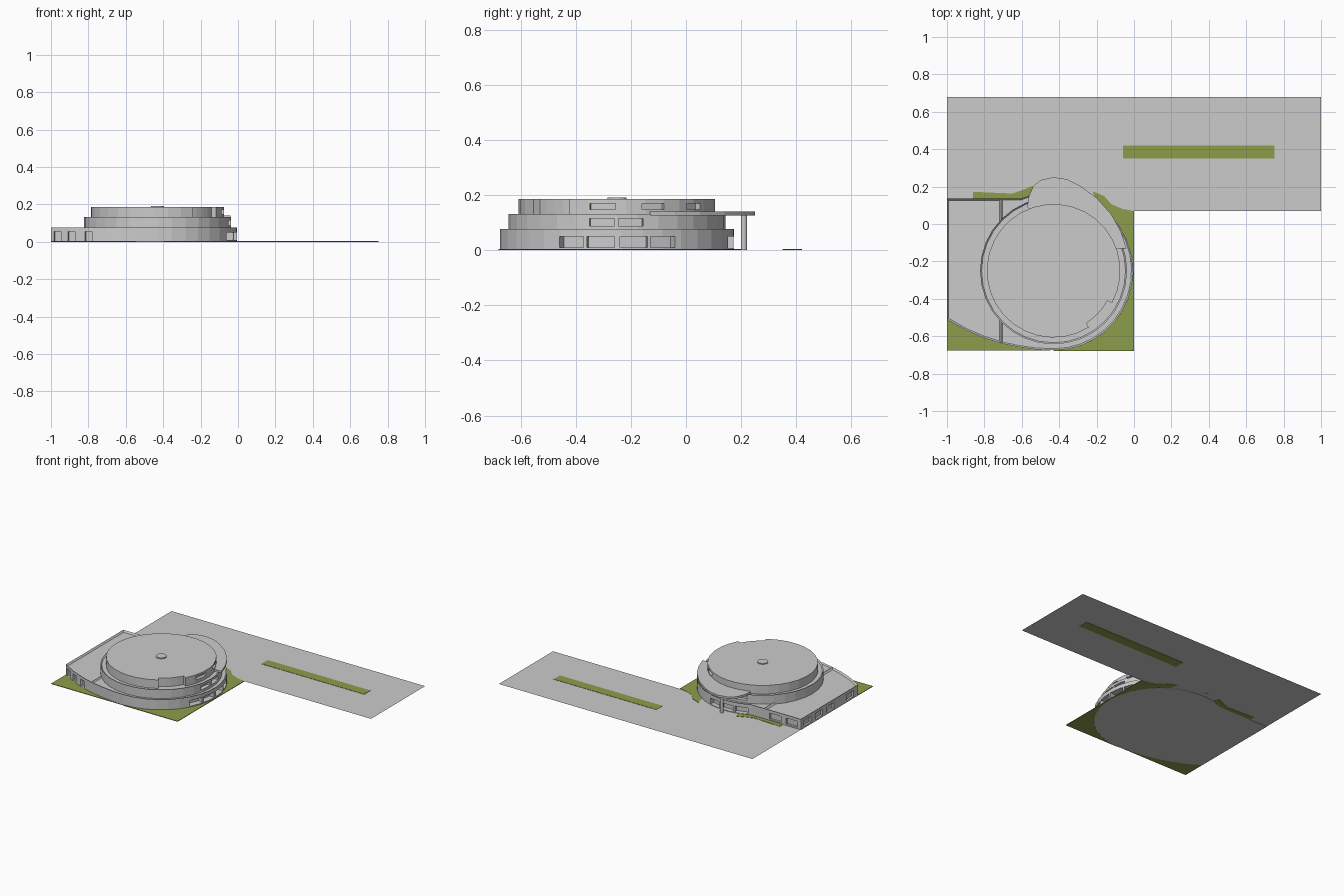
import bpy, bmesh
from math import sin, cos, radians
from mathutils import Matrix, Vector

if "Cube" in bpy.data.objects:
    bpy.data.objects.remove(bpy.data.objects["Cube"])

CX, CY = -0.43, -0.25
N = 32

green = bpy.data.materials.new("grass_green")
green.diffuse_color = (0.26, 0.34, 0.07, 1)
green.use_nodes = True
green.node_tree.nodes["Principled BSDF"].inputs["Base Color"].default_value = green.diffuse_color


def polar(r, deg):
    return (CX + r * cos(radians(deg)), CY + r * sin(radians(deg)))


def arc(r, a0, a1, n):
    return [polar(r, a0 + (a1 - a0) * i / n) for i in range(n + 1)]


def link(name, bm, mat=None):
    bmesh.ops.recalc_face_normals(bm, faces=bm.faces)
    me = bpy.data.meshes.new(name)
    bm.to_mesh(me)
    bm.free()
    ob = bpy.data.objects.new(name, me)
    bpy.context.collection.objects.link(ob)
    if mat:
        me.materials.append(mat)
    return ob


def prism(name, pts, z0, z1, mat=None, rim=0, drop=0):
    """Extruded outline; optional raised rim around the top."""
    bm = bmesh.new()
    top = bm.faces.new([bm.verts.new((x, y, z1)) for x, y in pts])
    top.normal_update()
    if top.normal.z < 0:
        top.normal_flip()
    low = [bm.verts.new((v.co.x, v.co.y, z0)) for v in top.verts]
    up = list(top.verts)
    bm.faces.new(low[::-1])
    for i in range(len(up)):
        j = (i + 1) % len(up)
        bm.faces.new((low[i], low[j], up[j], up[i]))
    if rim:
        bmesh.ops.inset_region(bm, faces=[top], thickness=rim, use_even_offset=True)
        for v in top.verts:
            v.co.z -= drop
    return link(name, bm, mat)


def flat(name, pts, z):
    bm = bmesh.new()
    f = bm.faces.new([bm.verts.new((x, y, z)) for x, y in pts])
    f.normal_update()
    if f.normal.z < 0:
        f.normal_flip()
    me = bpy.data.meshes.new(name)
    bm.to_mesh(me)
    bm.free()
    bpy.context.collection.objects.link(bpy.data.objects.new(name, me))


def cut(ob, boxes):
    """Cut window recesses; each box is (x, y, angle, width, z0, z1, depth)."""
    bm = bmesh.new()
    for x, y, a, w, z0, z1, d in boxes:
        m = (Matrix.Translation((x, y, (z0 + z1) / 2)) @ Matrix.Rotation(radians(a), 4, 'Z')
             @ Matrix.Diagonal((2 * d, w, z1 - z0, 1)))
        bmesh.ops.create_cube(bm, size=1, matrix=m)
    cutter = link(ob.name + "_window_cutter", bm)
    cutter.hide_render = True
    cutter.hide_viewport = True
    mod = ob.modifiers.new("windows", 'BOOLEAN')
    mod.operation = 'DIFFERENCE'
    mod.solver = 'EXACT'
    mod.object = cutter


def ring_windows(r, spans, z0, z1, d):
    out = []
    for a0, a1 in spans:
        a = (a0 + a1) / 2
        x, y = polar(r, a)
        out.append((x, y, a, 2 * r * sin(radians((a1 - a0) / 2)), z0, z1, d))
    return out


# paved site
flat("pavement", [(-1, -0.51), (-0.9, -0.567), (-0.8, -0.61), (-0.71, -0.638), (-0.43, -0.675),
                  (-0.2, -0.6), (-0.01, -0.25), (-0.03, 0.07), (1, 0.07), (1, 0.68), (-1, 0.68)], 0.002)

# ground floor and side wing share the sweeping front edge
front = [(-0.71, -0.638), (-0.62, -0.657), (-0.53, -0.67)]
ground = prism("ground_floor", front + arc(0.425, -90, 115, 20) + [(-0.71, 0.135)],
               0, 0.077, rim=0.008, drop=0.008)
cut(ground, ring_windows(0.425, [(-29.6, -16.6), (-15, -1.4), (1.4, 15), (16.6, 29.6)], 0.01, 0.05, 0.045)
    + ring_windows(0.425, [(72, 84), (86, 98), (100, 112)], 0.006, 0.05, 0.035))

edge = [(-1, -0.51), (-0.9, -0.567), (-0.8, -0.61), (-0.71, -0.638)]
wing = prism("side_wing", edge + [(-0.71, 0.135), (-1, 0.135)], 0, 0.077, rim=0.009, drop=0.012)
cut(wing, [(-1, y, 0, 0.08, 0.012, 0.055, 0.015) for y in (0.06, -0.07, -0.2, -0.42)]
    + [(x, y, -115, 0.042, 0.005, 0.055, 0.015)
       for x, y in ((-0.965, -0.53), (-0.89, -0.571), (-0.8, -0.61))]
    + [(x, 0.135, 90, 0.09, 0.012, 0.055, 0.015) for x in (-0.93, -0.8)])

# upper floors
second = prism("second_floor", arc(0.393, 0, 360, N)[:-1], 0.065, 0.132, rim=0.008, drop=0.008)
cut(second, ring_windows(0.393, [(-14.7, -1.4), (0.7, 13.9), (98, 110)], 0.087, 0.115, 0.03))

third = prism("third_floor", arc(0.357, -29, 302, 29) + arc(0.33, 302, 331, 4), 0.122, 0.185)
cut(third, ring_windows(0.357, [(-16, -1), (14.7, 28.6), (45, 58)], 0.148, 0.17, 0.025))

prism("roof_cap", arc(0.035, 0, 360, 16)[:-1], 0.18, 0.192)

# entrance canopy with its column
canopy = [(-0.57, 0.09), (-0.565, 0.14), (-0.54, 0.2), (-0.5, 0.235), (-0.43, 0.25), (-0.36, 0.24),
          (-0.29, 0.205), (-0.2, 0.14), (-0.12, 0.05), (-0.07, -0.04), (-0.04, -0.13)]
prism("entrance_canopy", canopy + arc(0.34, 20, 110, 9), 0.126, 0.14)
bm = bmesh.new()
bmesh.ops.create_cone(bm, cap_ends=True, segments=12, radius1=0.011, radius2=0.011, depth=0.127,
                      matrix=Matrix.Translation((-0.43, 0.21, 0.0635)))
link("canopy_column", bm)

# planted areas, pushed through the paving so they show from both sides
prism("grass_strip", [(-0.06, 0.35), (0.75, 0.35), (0.75, 0.42), (-0.06, 0.42)], 0, 0.004, green)
prism("grass_front_left", [(-1, -0.676)] + [(CX, -0.676)] + front[::-1] + edge[2::-1],
      0, 0.004, green)
prism("grass_right", [(-0.43, -0.68), (0, -0.68), (0, 0.07), (-0.06, 0.08), (-0.12, 0.105), (-0.16, 0.15),
                      (-0.22, 0.175)] + arc(0.425, 58, -90, 15), 0, 0.004, green)
prism("grass_back", [(-0.86, 0.135), (-0.86, 0.172), (-0.65, 0.163), (-0.6, 0.18), (-0.54, 0.205)]
      + arc(0.425, 103, 115, 2), 0, 0.004, green)
